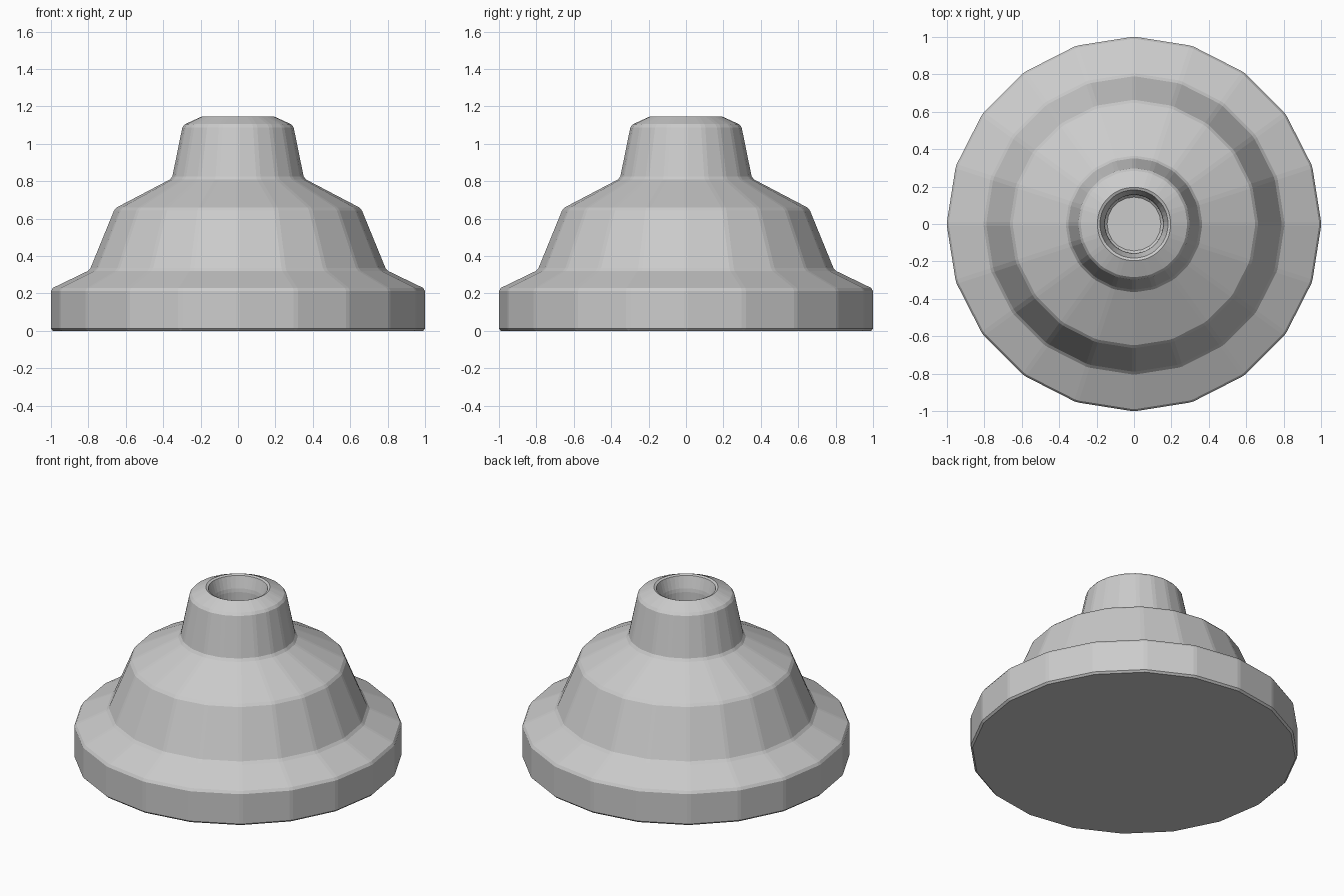
import bpy
import bmesh
import math

SIDES = 20

cube = bpy.data.objects.get("Cube")
if cube:
    bpy.data.objects.remove(cube, do_unlink=True)

grey = bpy.data.materials.new("light_grey")
grey.use_nodes = True
colour = (0.6, 0.6, 0.6, 1)
grey.diffuse_color = colour
grey.node_tree.nodes["Principled BSDF"].inputs["Base Color"].default_value = colour

# Radius and height of each ring, from the base up and down into the socket
profile = [(1.002, 0), (1.002, 0.225), (0.795, 0.325), (0.66, 0.655),
           (0.355, 0.815), (0.297, 1.1), (0.187, 1.15), (0.158, 1.05),
           (0.156, 0.8)]


def ring(bm, radius, z):
    step = math.tau / SIDES
    return [bm.verts.new((radius * math.cos(i * step),
                          radius * math.sin(i * step), z))
            for i in range(SIDES)]


# Stepped body as one closed faceted shell
bm = bmesh.new()
rings = [ring(bm, r, z) for r, z in profile]
for low, high in zip(rings, rings[1:]):
    for i in range(SIDES):
        j = (i + 1) % SIDES
        bm.faces.new((low[i], low[j], high[j], high[i]))
bm.faces.new(rings[0][::-1])
bm.faces.new(rings[-1])
bmesh.ops.recalc_face_normals(bm, faces=bm.faces)

mesh = bpy.data.meshes.new("stepped_base")
bm.to_mesh(mesh)
bm.free()
mesh.materials.append(grey)
base = bpy.data.objects.new("stepped_base", mesh)
bpy.context.collection.objects.link(base)

# Narrow chamfer along every edge
chamfer = base.modifiers.new("chamfer", "BEVEL")
chamfer.width = 0.012
chamfer.segments = 1
chamfer.limit_method = 'NONE'
